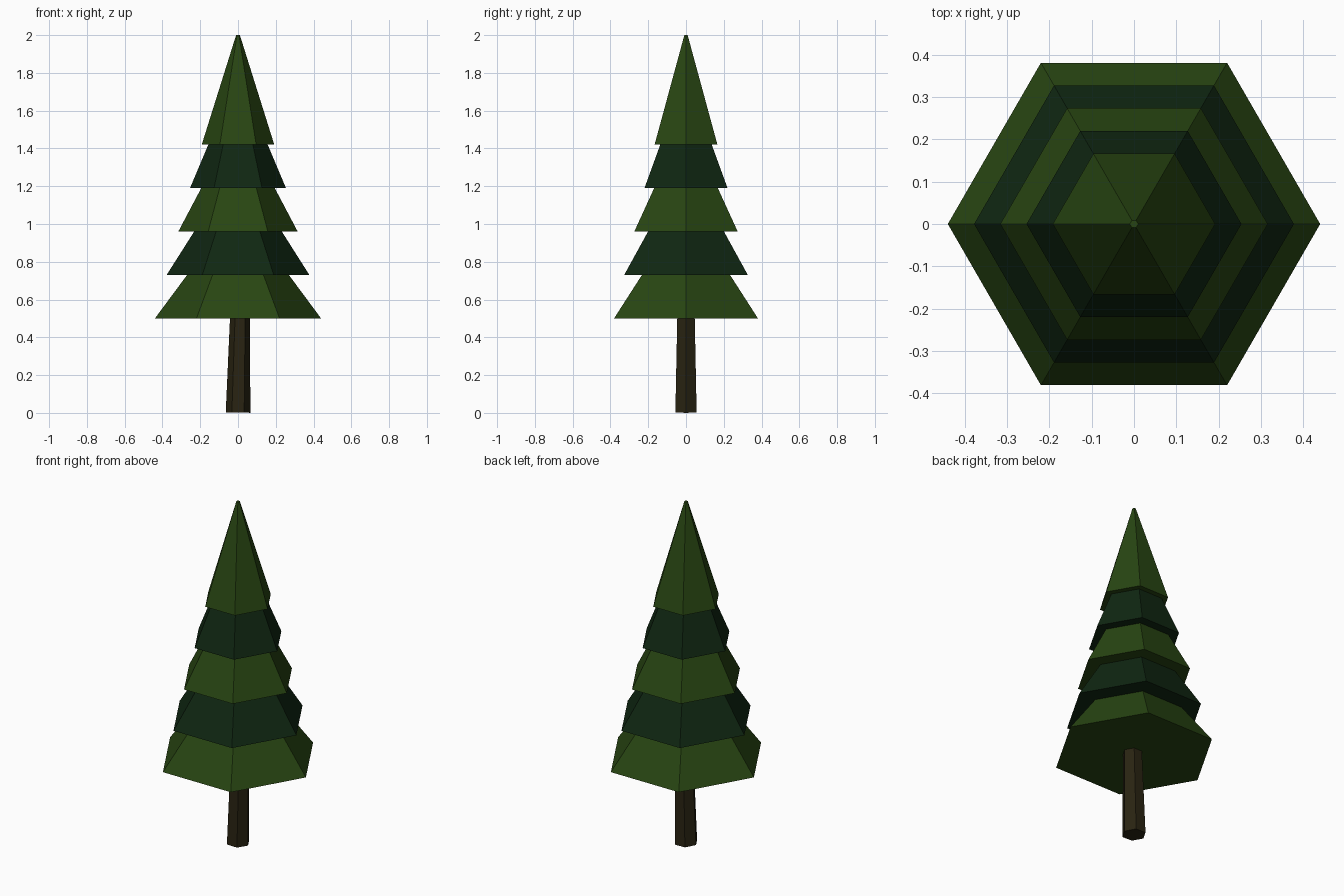
import bpy, bmesh
from math import cos, sin, pi
from mathutils import Matrix

if "Cube" in bpy.data.objects:
    bpy.data.objects.remove(bpy.data.objects["Cube"])


def material(name, rgb):
    m = bpy.data.materials.new(name)
    m.diffuse_color = (*rgb, 1)
    m.use_nodes = True
    m.node_tree.nodes["Principled BSDF"].inputs["Base Color"].default_value = m.diffuse_color
    return m


light_green = material("light green", (0.021, 0.060, 0.006))
dark_green = material("dark green", (0.005, 0.020, 0.006))
bark = material("bark brown", (0.022, 0.017, 0.006))


def hex_frustum(name, z0, z1, r0, r1, mat, tilt=0.0):
    """Closed six-sided tapered column with corners on the x axis."""
    bm = bmesh.new()
    rings = [[bm.verts.new((r * cos(i * pi / 3), r * sin(i * pi / 3), z))
              for i in range(6)] for r, z in ((r0, z0), (r1, z1))]
    low, high = rings
    for i in range(6):
        j = (i + 1) % 6
        bm.faces.new((low[i], low[j], high[j], high[i]))
    bm.faces.new(low[::-1])
    bm.faces.new(high)
    bm.transform(Matrix.Rotation(tilt, 4, 'Y'))
    mesh = bpy.data.meshes.new(name)
    bm.to_mesh(mesh)
    bm.free()
    mesh.materials.append(mat)
    ob = bpy.data.objects.new(name, mesh)
    bpy.context.collection.objects.link(ob)
    return ob


# Trunk, leaning very slightly to the right
hex_frustum("trunk", 0.002, 0.56, 0.065, 0.052, bark, 0.022)

# Five overlapping foliage cones, alternating in colour
for k in range(5):
    z = 0.5 + 0.23 * k
    hex_frustum(f"foliage_tier_{k + 1}", z, z + 0.58, 0.44 - 0.062 * k, 0.01,
                dark_green if k % 2 else light_green)
